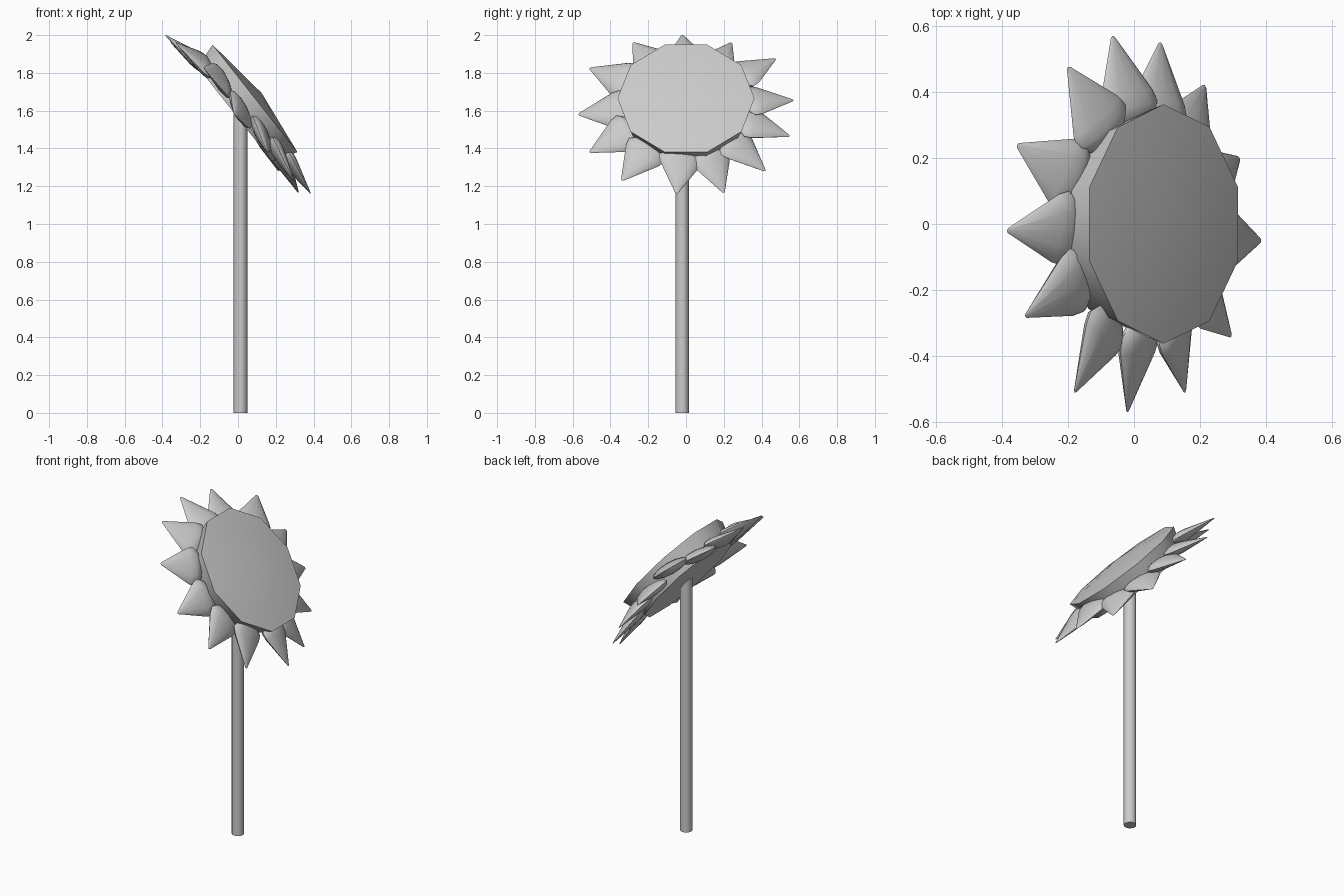
import bpy, math
from mathutils import Matrix, Vector

if "Cube" in bpy.data.objects:
    bpy.data.objects.remove(bpy.data.objects["Cube"])


def lathe(name, profile, sides, matrix, smooth=40):
    """Revolve (radius, height) pairs about local z; radius 0 makes a pole."""
    verts, faces, rings = [], [], []
    for r, h in profile:
        n = 1 if r == 0 else sides
        rings.append(list(range(len(verts), len(verts) + n)))
        for i in range(n):
            a = math.tau * i / sides
            verts.append(matrix @ Vector((r * math.cos(a), r * math.sin(a), h)))
    for lo, hi in zip(rings, rings[1:]):
        for i in range(sides):
            j = (i + 1) % sides
            if len(lo) == 1:
                faces.append((lo[0], hi[j], hi[i]))
            elif len(hi) == 1:
                faces.append((lo[i], lo[j], hi[0]))
            else:
                faces.append((lo[i], lo[j], hi[j], hi[i]))
    mesh = bpy.data.meshes.new(name)
    mesh.from_pydata(verts, [], faces)
    obj = bpy.data.objects.new(name, mesh)
    bpy.context.collection.objects.link(obj)
    bpy.context.view_layer.objects.active = obj
    obj.select_set(True)
    bpy.ops.object.shade_smooth_by_angle(angle=math.radians(smooth))
    obj.select_set(False)
    return obj


def frame(x, y, z, origin):
    m = Matrix((x, y, z)).transposed().to_4x4()
    m.translation = origin
    return m


# Stem
lathe("stem", [(0, 0), (0.036, 0), (0.036, 1.58), (0, 1.58)], 12,
      Matrix.Translation((0.013, -0.02, 0)))

# Tilted ten-sided seed head, domed in front, tapering to a flat back
side = Vector((0, 1, 0))
up = Vector((-0.62, 0, 0.785)).normalized()
normal = side.cross(up).normalized()
face_centre = Vector((0.09, 0, 1.665))
head = frame(side, up, normal, face_centre)
lathe("seed_head", [(0, -0.135), (0.325, -0.135), (0.37, 0), (0, 0.045)], 10,
      head @ Matrix.Diagonal((0.98, 1.03, 1, 1)))

# Ring of flattened pointed petals swept slightly backwards: tip positions
tips = [(-0.385, -0.02, 2.0), (-0.355, 0.24, 1.96), (-0.2, 0.475, 1.875),
        (-0.065, 0.57, 1.655), (0.08, 0.55, 1.465), (0.215, 0.42, 1.28),
        (0.32, 0.2, 1.165), (0.385, -0.05, 1.16), (0.295, -0.34, 1.23),
        (0.155, -0.51, 1.38), (-0.02, -0.57, 1.58), (-0.18, -0.51, 1.825),
        (-0.33, -0.28, 1.96)]
petal_profile = [(0, -0.28), (0.08, -0.265), (0.115, -0.225), (0.105, -0.185),
                 (0.008, -0.005), (0, 0)]
twist = math.radians(11)
hub = face_centre - normal * 0.028
for k, tip in enumerate(tips):
    tip = Vector(tip)
    out = (tip - hub).normalized()
    across = out.cross(normal).normalized()
    facing = across.cross(out)
    # the clockwise edge of each petal leans forward
    wide = across * math.cos(twist) + facing * math.sin(twist)
    lathe(f"petal_{k + 1}", petal_profile, 12,
          frame(wide, out.cross(wide), out, tip) @ Matrix.Diagonal((1, 0.3, 1, 1)),
          smooth=50)
